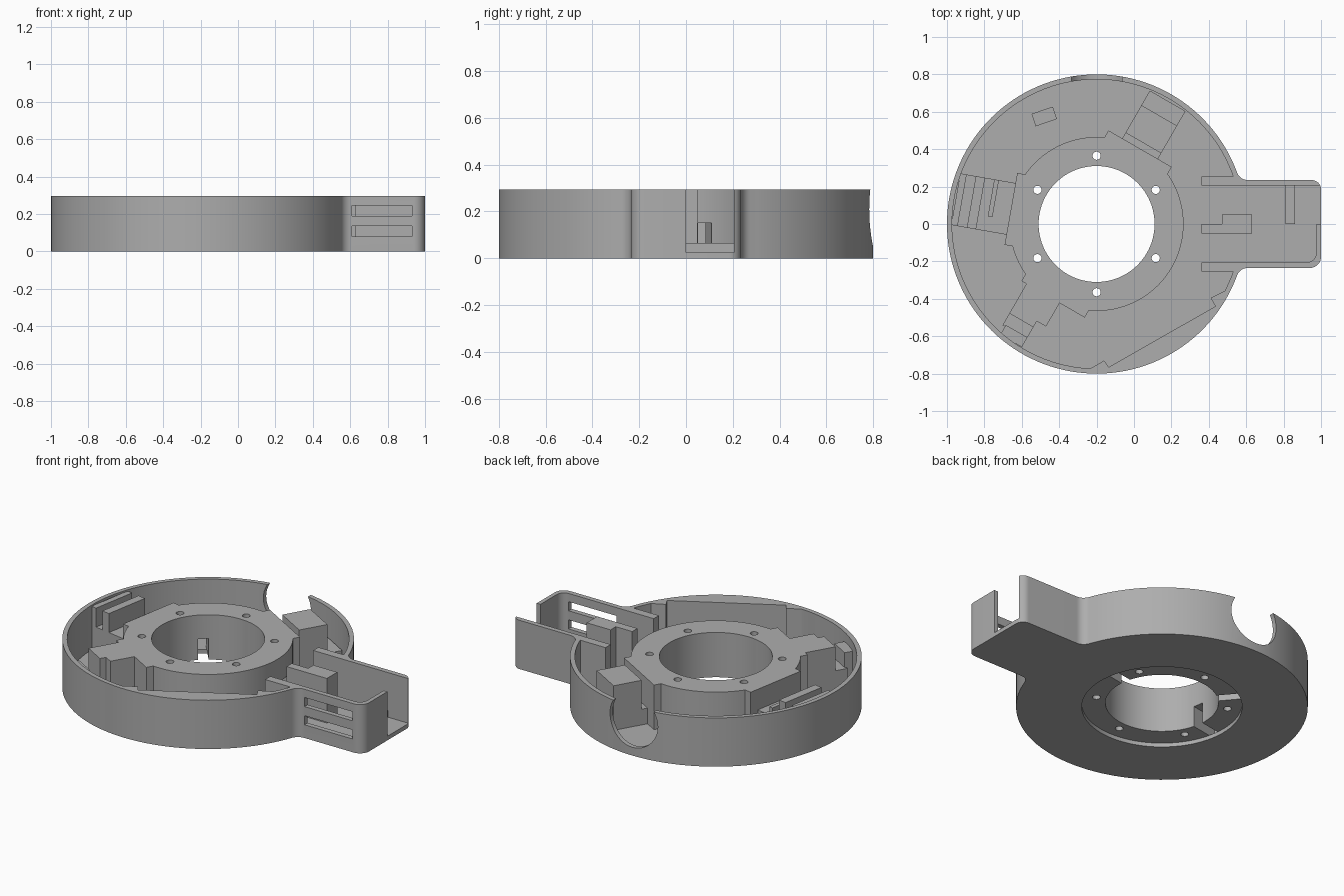
import bpy, bmesh
from math import sin, cos, pi, radians, sqrt, atan2
from mathutils import Matrix, Vector

cube = bpy.data.objects.get("Cube")
if cube:
    bpy.data.objects.remove(cube)

H, FLOOR, CX, R = 0.295, 0.025, -0.2, 0.8
HOLE_R, HUB_R, RIM_R, LIP_Y = 0.31, 0.465, 0.773, 0.235

grey = bpy.data.materials.new("mid grey plastic")
grey.use_nodes = True
grey.diffuse_color = (0.42, 0.42, 0.42, 1)
grey.node_tree.nodes["Principled BSDF"].inputs["Base Color"].default_value = grey.diffuse_color


def arc(cx, cy, r, a0, a1, n):
    """Points along an arc, angles in radians."""
    return [(cx + r * cos(a0 + (a1 - a0) * i / n), cy + r * sin(a0 + (a1 - a0) * i / n))
            for i in range(n + 1)]


def prism(name, pts, z0, z1):
    """Extrude a closed outline upwards."""
    bm = bmesh.new()
    face = bm.faces.new([bm.verts.new((x, y, z0)) for x, y in pts])
    top = bmesh.ops.extrude_face_region(bm, geom=[face])["geom"]
    bmesh.ops.translate(bm, vec=(0, 0, z1 - z0),
                        verts=[v for v in top if isinstance(v, bmesh.types.BMVert)])
    bmesh.ops.recalc_face_normals(bm, faces=bm.faces)
    mesh = bpy.data.meshes.new(name)
    bm.to_mesh(mesh)
    bm.free()
    mesh.materials.append(grey)
    ob = bpy.data.objects.new(name, mesh)
    bpy.context.collection.objects.link(ob)
    return ob


def box(name, x0, x1, y0, y1, z0, z1):
    return prism(name, [(x0, y0), (x1, y0), (x1, y1), (x0, y1)], z0, z1)


def cyl(name, r, z0, z1, x=CX, y=0, n=96):
    return prism(name, arc(x, y, r, 0, 2 * pi, n)[:-1], z0, z1)


def radial(name, deg, d0, d1, t0, t1, z0, z1):
    """Box placed by distance from the disc centre and tangent offset."""
    ob = box(name, d0, d1, t0, t1, z0, z1)
    ob.data.transform(Matrix.Translation((CX, 0, 0)) @ Matrix.Rotation(radians(deg), 4, "Z"))
    return ob


def combine(ob, others, operation):
    """Apply booleans and discard the helper objects."""
    for other in others:
        other.hide_render = True
        mod = ob.modifiers.new("cut", "BOOLEAN")
        mod.operation, mod.object, mod.solver = operation, other, "EXACT"
        bpy.context.view_layer.update()
        deps = bpy.context.evaluated_depsgraph_get()
        mesh = bpy.data.meshes.new_from_object(ob.evaluated_get(deps))
        ob.modifiers.clear()
        ob.data = mesh
        bpy.data.objects.remove(other)
    return ob


def smooth(ob):
    bpy.ops.object.select_all(action="DESELECT")
    ob.select_set(True)
    bpy.context.view_layer.objects.active = ob
    bpy.ops.object.shade_smooth_by_angle(angle=radians(30))


# Outer outline: disc, concave fillets and a rounded side pocket
fil = 0.06
fx = sqrt((R + fil) ** 2 - (LIP_Y + fil) ** 2)
a = atan2(LIP_Y + fil, fx)
upper = arc(CX + fx, LIP_Y + fil, fil, -pi / 2, -pi + a, 8)
lower = [(x, -y) for x, y in reversed(upper)]
outline = (arc(CX, 0, R, a, 2 * pi - a, 120)[:-1] + lower
           + arc(0.94, -LIP_Y + 0.06, 0.06, -pi / 2, 0, 8)
           + arc(0.95, LIP_Y - 0.05, 0.05, 0, pi / 2, 8) + upper[:-1])
shell = prism("housing_shell", outline, 0, H)

# Cavities, open pocket end, underside recess
pocket = [(0.3, 0.205), (0.3, -0.205)] + arc(0.925, -0.155, 0.05, -pi / 2, 0, 8) + [(0.975, 0.205)]
cuts = [cyl("cavity_cut", RIM_R, FLOOR, 0.5, n=120),
        prism("pocket_cut", pocket, FLOOR, 0.5),
        box("end_cut", 0.9, 1.1, 0, 0.205, FLOOR, 0.5),
        cyl("recess_cut", 0.44, -0.1, 0.1)]
# Vent slots in the front pocket wall
for z in (0.08, 0.19):
    cuts.append(box("slot_cut", 0.61, 0.93, -0.3, -0.19, z, z + 0.055))
# Round notch in the back of the rim
notch = cyl("notch_cut", 0.16, -0.2, 0.2, 0, 0, 48)
notch.data.transform(Matrix.Translation((CX, 0.8, 0.21)) @ Matrix.Rotation(pi / 2, 4, "X"))
cuts.append(notch)
combine(shell, cuts, "DIFFERENCE")
smooth(shell)

# Central hub with flat pads, bore, screw holes and wire channels
hub = cyl("hub", HUB_R, FLOOR - 0.001, H)
pads = [radial("pad", d, 0.2, HUB_R, -0.195, 0.195, FLOOR - 0.001, H) for d in (60, 170, 240)]
combine(hub, pads, "UNION")
cuts = [cyl("bore_cut", HOLE_R, -0.1, 0.5)]
for k in range(6):
    ang = radians(30 + 60 * k)
    cuts.append(cyl("screw_cut", 0.022, -0.1, 0.5, CX + 0.365 * cos(ang), 0.365 * sin(ang), 16))
for d in (10, 130, 190):
    cuts.append(radial("channel_cut", d, 0.25, 0.52, -0.03, 0.03, 0, 0.15))
combine(hub, cuts, "DIFFERENCE")
smooth(hub)

Z0 = FLOOR - 0.002

# Flat wall filling the rim at the front
a0, a1 = radians(267), radians(333)
rim_fill = ([(-0.16, -0.73), (-0.135, -0.765)][::-1] + [(-0.16, -0.73)]
            + arc(CX, 0, RIM_R + 0.005, a0, a1, 30) + [(0.41, -0.395), (0.435, -0.44)])
rim_fill.pop(1)
prism("front_rim_fill", rim_fill, Z0, H)

# Pocket tabs, divider and cross bar
for side, y in (("left", 0.205), ("right", -0.255)):
    box(side + "_pocket_tab", 0.36, 0.545, y, y + 0.05, Z0, H)
prism("pocket_divider", [(0.36, -0.05), (0.63, -0.05), (0.63, 0.05), (0.47, 0.05),
                         (0.47, 0), (0.36, 0)], Z0, H)
box("pocket_cross_bar", 0.81, 0.86, 0, 0.207, Z0, 0.065)

# Mounts between hub and rim: angle, distance range, tangent range, top
mounts = {
    "back_mount_block": (60, 0.5, 0.67, -0.11, 0.11, H),
    "back_mount_foot": (60, 0.46, 0.76, -0.11, 0.11, 0.12),
    "side_mount_base": (170, 0.46, 0.765, -0.14, 0.14, 0.17),
    "side_mount_rib": (170, 0.63, 0.68, -0.14, 0.14, 0.285),
    "side_mount_rim": (170, 0.73, 0.765, -0.14, 0.14, 0.285),
    "side_mount_tab": (170, 0.555, 0.58, -0.14, 0.06, 0.22),
    "front_mount_block": (240, 0.46, 0.647, -0.165, -0.017, H),
    "front_mount_step": (240, 0.46, 0.61, -0.018, 0.04, H),
    "front_mount_foot": (240, 0.64, 0.72, -0.165, -0.017, 0.15),
    "front_mount_rim": (240, 0.71, 0.77, -0.15, -0.017, 0.24),
}
for name, (deg, d0, d1, t0, t1, top) in mounts.items():
    radial(name, deg, d0, d1, t0, t1, Z0, top)

# Small tilted pad on the floor
floor_pad = box("floor_pad", -0.06, 0.06, -0.035, 0.035, Z0, 0.05)
floor_pad.data.transform(Matrix.Translation((-0.48, 0.575, 0)) @ Matrix.Rotation(radians(19), 4, "Z"))
